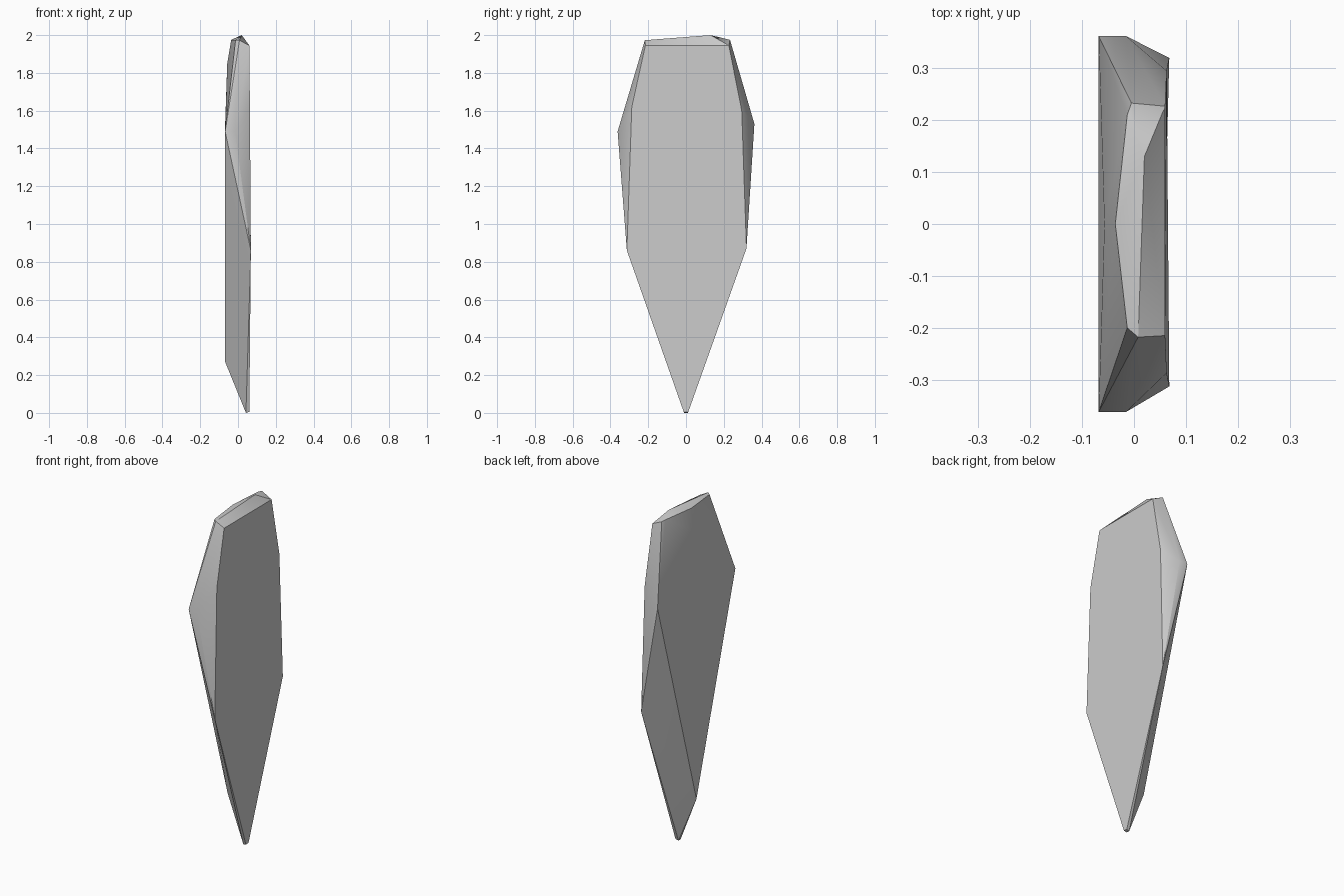
import bpy, bmesh
from math import radians

cube = bpy.data.objects.get("Cube")
if cube:
    bpy.data.objects.remove(cube, do_unlink=True)

stone = bpy.data.materials.new("pale grey stone")
stone.use_nodes = True
colour = (0.6, 0.6, 0.6, 1)
stone.diffuse_color = colour
stone.node_tree.nodes["Principled BSDF"].inputs["Base Color"].default_value = colour

# Corners of the cut slab, grouped by facet
broad_face = [(0.06, -0.215, 1.945), (0.06, 0.227, 1.945),
              (0.063, 0.295, 1.6), (0.063, -0.287, 1.62),
              (0.068, 0.32, 0.87), (0.068, -0.313, 0.86)]
tip = [(0.06, -0.012, 0.005), (0.06, 0.012, 0.005),
       (0.042, -0.01, 0), (0.042, 0.01, 0)]
shoulders = [(-0.068, -0.362, 1.49), (-0.015, -0.362, 1.49),
             (-0.068, 0.362, 1.53), (-0.015, 0.362, 1.53)]
crown = [(-0.005, 0.233, 1.975), (-0.013, 0.21, 1.98), (-0.036, 0, 1.975),
         (-0.013, -0.2, 1.973), (0.008, -0.218, 1.973), (0.02, 0.13, 2)]
back_ridge = [(-0.068, 0, 0.27), (-0.057, 0, 1.85)]

# Wrap the corners in a faceted skin
bm = bmesh.new()
for corner in broad_face + tip + shoulders + crown + back_ridge:
    bm.verts.new(corner)
bmesh.ops.convex_hull(bm, input=bm.verts)
bmesh.ops.dissolve_limit(bm, angle_limit=radians(1), verts=bm.verts, edges=bm.edges)
bmesh.ops.recalc_face_normals(bm, faces=bm.faces)
mesh = bpy.data.meshes.new("stone_shard")
bm.to_mesh(mesh)
bm.free()

shard = bpy.data.objects.new("stone_shard", mesh)
bpy.context.collection.objects.link(shard)
mesh.materials.append(stone)
bpy.context.view_layer.objects.active = shard
shard.select_set(True)
bpy.ops.object.shade_smooth_by_angle(angle=radians(30))
